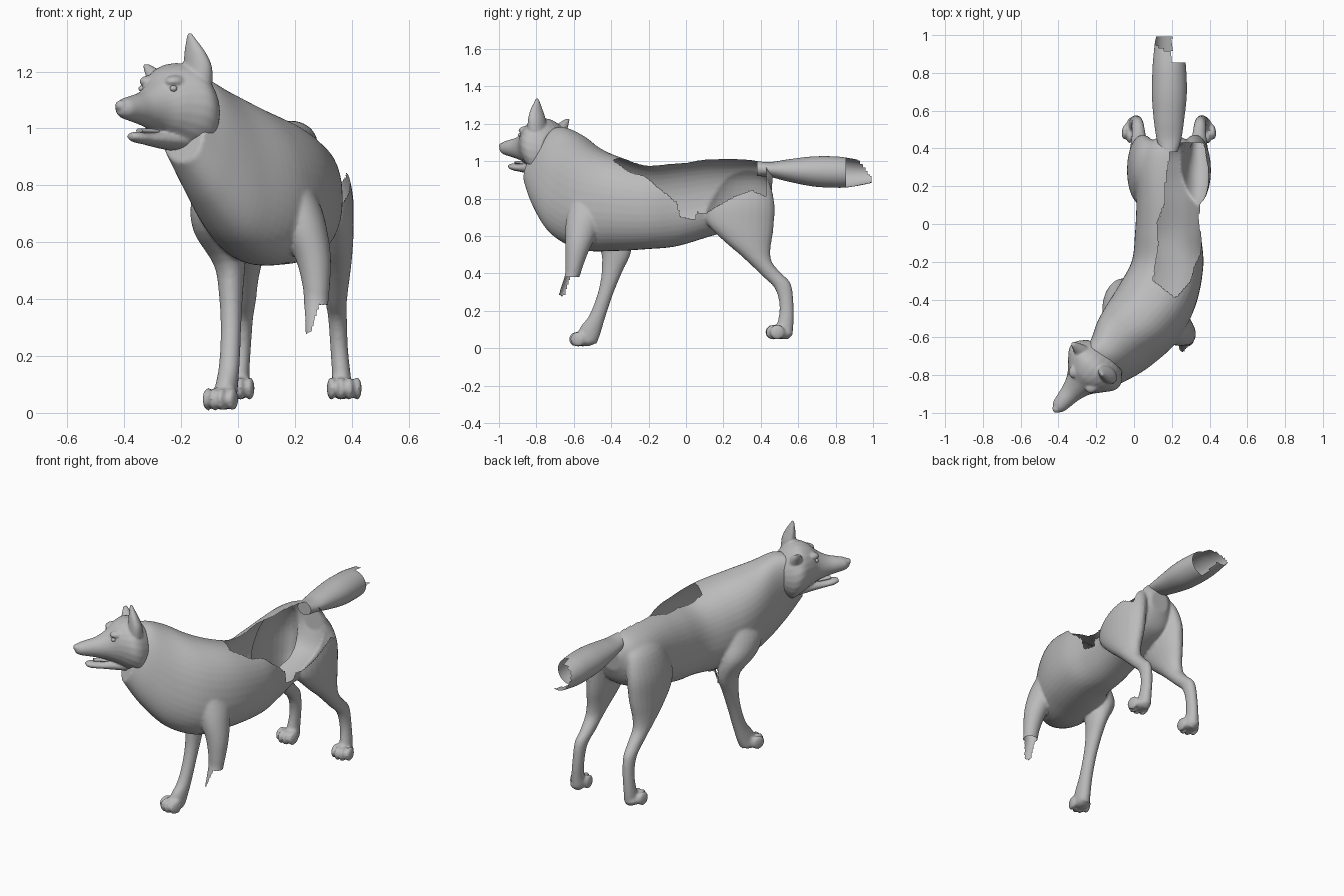
import bpy, bmesh, math
from mathutils import Vector as V

cube = bpy.data.objects.get("Cube")
if cube:
    bpy.data.objects.remove(cube)

grey = bpy.data.materials.new("plain_grey")
grey.use_nodes = True
grey.diffuse_color = (0.5, 0.5, 0.5, 1)
bsdf = grey.node_tree.nodes["Principled BSDF"]
bsdf.inputs["Base Color"].default_value = (0.5, 0.5, 0.5, 1)
bsdf.inputs["Roughness"].default_value = 0.8


def pick(obs):
    bpy.ops.object.select_all(action='DESELECT')
    for o in obs:
        o.select_set(True)
    bpy.context.view_layer.objects.active = obs[0]


def finish(name, bm):
    me = bpy.data.meshes.new(name)
    bm.to_mesh(me)
    bm.free()
    me.materials.append(grey)
    ob = bpy.data.objects.new(name, me)
    bpy.context.collection.objects.link(ob)
    pick([ob])
    bpy.ops.object.shade_smooth_by_angle(angle=math.radians(50))
    return ob


def trim(ob, cut):
    """Delete the faces whose centre meets the rule."""
    bm = bmesh.new()
    bm.from_mesh(ob.data)
    gone = [f for f in bm.faces if cut(f.calc_center_median())]
    bmesh.ops.delete(bm, geom=gone, context='FACES')
    bm.to_mesh(ob.data)
    bm.free()


def fuse(name, parts, voxel, rounds):
    """Blend overlapping closed parts into one smooth skin."""
    pick(parts)
    bpy.ops.object.join()
    ob = bpy.context.view_layer.objects.active
    ob.name = name
    mod = ob.modifiers.new("skin", 'REMESH')
    mod.mode, mod.voxel_size, mod.use_smooth_shade = 'VOXEL', voxel, True
    bpy.ops.object.modifier_apply(modifier=mod.name)
    mod = ob.modifiers.new("blend", 'SMOOTH')
    mod.factor, mod.iterations = 0.5, rounds
    bpy.ops.object.modifier_apply(modifier=mod.name)
    bpy.ops.object.shade_smooth_by_angle(angle=math.radians(50))
    return ob


def spline(a, b, c, d, t):
    return 0.5 * (2 * b + (c - a) * t + (2 * a - 5 * b + 4 * c - d) * t * t
                  + (3 * b - a - 3 * c + d) * t ** 3)


def loft(name, rows, sides=24, steps=4, square=1.0):
    """Skin smooth oval rings; each row is (point on ring, opposite point, side vector)."""
    rows = [tuple(V(p) for p in r) for r in rows]
    fine = []
    for i in range(len(rows) - 1):
        quad = [rows[max(i - 1, 0)], rows[i], rows[i + 1], rows[min(i + 2, len(rows) - 1)]]
        for k in range(steps):
            fine.append([spline(*[q[j] for q in quad], k / steps) for j in range(3)])
    fine.append(rows[-1])

    def soft(v):
        return math.copysign(abs(v) ** square, v)

    bm = bmesh.new()
    rings = []
    for top, bot, wide in fine:
        c, up = (top + bot) / 2, (top - bot) / 2
        rings.append([bm.verts.new(c + up * soft(math.sin(a)) + wide * soft(math.cos(a)))
                      for a in (2 * math.pi * k / sides for k in range(sides))])
    for r, s in zip(rings, rings[1:]):
        for k in range(sides):
            bm.faces.new((r[k], r[(k + 1) % sides], s[(k + 1) % sides], s[k]))
    bm.faces.new(rings[0])
    bm.faces.new(rings[-1])
    bmesh.ops.recalc_face_normals(bm, faces=bm.faces[:])
    return finish(name, bm)


def blob(name, pos, size, yaw=0.0):
    bm = bmesh.new()
    bmesh.ops.create_uvsphere(bm, u_segments=14, v_segments=8, radius=1)
    ob = finish(name, bm)
    ob.location, ob.scale, ob.rotation_euler = pos, size, (0, 0, yaw)
    return ob


def side(w, deg):
    a = math.radians(deg)
    return (w * math.cos(a), -w * math.sin(a), 0)


# Torso and neck: top point, bottom point, half width and turn
body = [loft("torso", [
    ((.19, .465, .93), (.19, .455, .80), side(.06, 0)),
    ((.19, .41, .99), (.19, .40, .70), side(.14, 0)),
    ((.19, .30, 1.01), (.19, .27, .64), side(.178, 0)),
    ((.185, .12, 1.01), (.185, .12, .595), side(.172, 0)),
    ((.18, -.05, .995), (.18, -.05, .545), side(.175, 0)),
    ((.175, -.22, .985), (.18, -.20, .53), side(.19, 4)),
    ((.115, -.38, 1.03), (.13, -.38, .52), side(.21, 15)),
    ((.02, -.49, 1.08), (.07, -.55, .525), side(.205, 27)),
    ((-.08, -.57, 1.14), (-.02, -.69, .60), side(.17, 36)),
    ((-.14, -.65, 1.18), (-.12, -.785, .74), side(.13, 40)),
    ((-.19, -.69, 1.18), (-.20, -.84, .88), side(.105, 42)),
], sides=40, steps=6, square=.88)]


# Legs: front (y, z), back (y, z), x, half width
def leg(name, rows):
    body.append(loft(name, [((x, f[0], f[1]), (x, b[0], b[1]), (w, 0, 0)) for f, b, x, w in rows]))


def paw(name, x, y, z, yaw):
    a = math.radians(yaw)
    body.append(blob(name + "_pad", (x, y, z), (.045, .058, .032), -a))
    for k, reach in enumerate((.032, .05, .05, .032)):
        u = (k - 1.5) * .03
        px = x + u * math.cos(a) - reach * math.sin(a)
        py = y - u * math.sin(a) - reach * math.cos(a)
        body.append(blob(f"{name}_toe_{k + 1}", (px, py, z + .006), (.0165, .042, .041), -a))


HIND = [((.22, .97), (.38, .97), .06, .05), ((.16, .90), (.44, .90), .105, .075),
        ((.11, .78), (.472, .78), .135, .082),
        ((.105, .68), (.468, .64), .145, .077), ((.19, .585), (.452, .53), .155, .062),
        ((.30, .49), (.46, .46), .16, .048), ((.41, .385), (.51, .40), .16, .038),
        ((.475, .32), (.56, .345), .165, .033), ((.50, .23), (.575, .24), .17, .031),
        ((.49, .14), (.575, .13), .178, .033), ((.47, .12), (.567, .07), .178, .038),
        ((.46, .11), (.54, .045), .178, .037)]
for s, label in ((1, "left"), (-1, "right")):
    leg(f"hind_leg_{label}", [(f, b, .185 + s * d, w) for f, b, d, w in HIND])
    paw(f"hind_paw_{label}", .185 + s * .185, .515, .08, -s * 6)

leg("front_leg_right", [
    ((-.56, .84), (-.36, .84), -.05, .07), ((-.58, .74), (-.33, .74), -.07, .095),
    ((-.55, .64), (-.29, .63), -.065, .09),
    ((-.46, .53), (-.295, .51), -.03, .055), ((-.45, .42), (-.34, .41), -.025, .042),
    ((-.47, .30), (-.39, .29), -.025, .036), ((-.515, .18), (-.43, .17), -.03, .036),
    ((-.56, .12), (-.46, .07), -.04, .04), ((-.575, .09), (-.48, .02), -.048, .044)])
paw("front_paw_right", -.052, -.535, .042, 18)
leg("front_leg_left", [
    ((-.60, .86), (-.42, .84), .17, .06), ((-.63, .74), (-.43, .72), .21, .08),
    ((-.645, .65), (-.47, .62), .235, .08),
    ((-.645, .55), (-.515, .53), .265, .062), ((-.645, .45), (-.55, .44), .275, .048),
    ((-.65, .38), (-.57, .38), .275, .043), ((-.695, .26), (-.62, .26), .28, .042)])

skin = fuse("body", body, .008, 5)

# Torn opening in the left flank and back, as limits along y
RIM_X = [(-.41, .24), (-.36, .18), (-.3, .10), (-.1, .13), (0, .12), (.1, .16), (.25, .17), (.43, .2)]
RIM_Z = [(-.41, 1.02), (-.3, .94), (-.22, .92), (-.05, .78), (-.03, .70), (.05, .69),
         (.06, .73), (.1, .72), (.2, .78), (.28, .82), (.35, .845), (.43, .81)]


def lerp(table, y):
    for (a, p), (b, q) in zip(table, table[1:]):
        if a <= y <= b:
            return p + (q - p) * (y - a) / (b - a)
    return 9


def torn(p):
    return p.x > lerp(RIM_X, p.y) and p.z > lerp(RIM_Z, p.y)


# Left front leg is broken below the elbow, with a splinter on the inner front
def snapped(p):
    drop = .38 - p.z
    return (drop > 0 and p.x > .18 and p.y < -.4
            and (p.z < .28 or p.x > .285 - drop * .3 or p.y > -.62 - drop * .3))


trim(skin, lambda p: torn(p) or snapped(p))

# Tail: hollow, with a ragged end
tail = loft("tail", [((x, y, t), (x, y, b), (w, 0, 0)) for y, t, b, x, w in (
    (.38, 1.0, .92, .185, .045), (.45, .995, .915, .185, .065), (.55, 1.01, .89, .185, .08),
    (.68, 1.025, .865, .187, .092), (.8, 1.025, .858, .187, .09), (.88, 1.015, .862, .185, .083),
    (1.0, .99, .885, .175, .06))], sides=40, steps=10)
trim(tail, lambda p: p.y > .99 or p.y > .855 and (p.x > .2 or p.z > 1.02 - (p.y - .91) * 1.3))

# Head frame: s forward, t to its left
A = math.radians(42)


def H(s, t, z):
    return (-.20 - s * math.sin(A) + t * math.cos(A), -.745 - s * math.cos(A) - t * math.sin(A), z)


def head_loft(name, rows):
    return loft(name, [(H(s, 0, t), H(s, 0, b), side(w, 42)) for s, t, b, w in rows], steps=5)


# Ears: centre t, height, half width, depth, lean
def ear(name, rows):
    return loft(name, [(H(s + d, t, z), H(s - d, t, z), side(w, 42)) for t, z, w, d, s in rows])


head = [
    head_loft("skull", [
        (-.07, 1.17, .94, .12), (-.02, 1.215, .905, .162), (.03, 1.23, .93, .165),
        (.09, 1.21, .965, .12), (.14, 1.165, .99, .08), (.2, 1.13, 1.01, .057),
        (.26, 1.115, 1.025, .046), (.30, 1.105, 1.035, .037), (.325, 1.09, 1.05, .018)]),
    head_loft("lower_jaw", [
        (.03, 1.0, .92, .085), (.11, .995, .93, .058), (.18, .985, .942, .043),
        (.235, .988, .95, .034), (.265, .984, .962, .018)]),
    blob("nose", H(.315, 0, 1.08), (.022, .022, .02), -A),
    ear("ear_left", [(.075, 1.16, .062, .045, 0), (.078, 1.22, .058, .038, 0),
                     (.072, 1.27, .043, .026, .008), (.062, 1.31, .022, .014, .014),
                     (.056, 1.337, .007, .006, .018)]),
    ear("ear_right", [(-.085, 1.14, .05, .045, 0), (-.11, 1.18, .046, .034, 0),
                      (-.14, 1.205, .03, .022, 0), (-.165, 1.225, .012, .012, 0)]),
]
head += [blob("brow", H(.095, s * .06, 1.165), (.034, .045, .022), -A) for s in (1, -1)]
fuse("head", head, .006, 4)
head_loft("tongue", [(.08, 1.0, .975, .03), (.16, 1.0, .98, .026), (.22, 1.0, .985, .015)])
for s, label in ((1, "left"), (-1, "right")):
    blob(f"eye_{label}", H(.122, s * .074, 1.14), (.013, .013, .011), -A)
